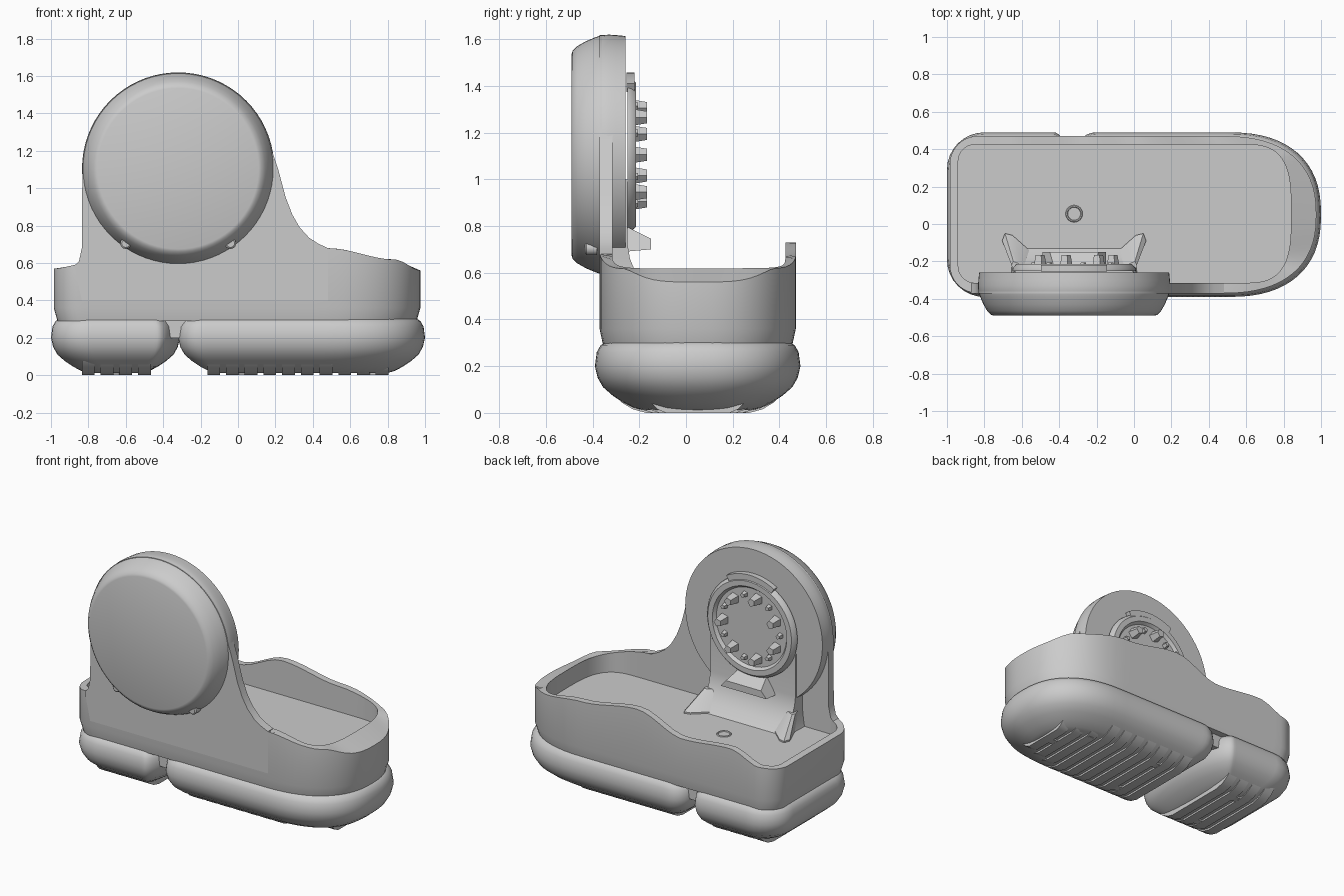
import bpy, bmesh
from math import sin, cos, pi, radians, copysign

if "Cube" in bpy.data.objects:
    bpy.data.objects.remove(bpy.data.objects["Cube"])

grey = bpy.data.materials.new("plain grey")
grey.use_nodes = True
grey.diffuse_color = (0.6, 0.6, 0.6, 1)
grey.node_tree.nodes["Principled BSDF"].inputs["Base Color"].default_value = (0.6, 0.6, 0.6, 1)

WX, WZ = -0.32, 1.105  # wheel centre
FLOOR = 0.5            # tray floor height


def loft(name, rings, angle=35):
    """Skin a stack of equal-length rings and cap both ends."""
    bm = bmesh.new()
    vs = [[bm.verts.new(p) for p in ring] for ring in rings]
    for a, b in zip(vs, vs[1:]):
        for i in range(len(a)):
            j = (i + 1) % len(a)
            bm.faces.new((a[i], a[j], b[j], b[i]))
    bm.faces.new(vs[0][::-1])
    bm.faces.new(vs[-1])
    bmesh.ops.recalc_face_normals(bm, faces=bm.faces)
    me = bpy.data.meshes.new(name)
    bm.to_mesh(me)
    bm.free()
    me.materials.append(grey)
    ob = bpy.data.objects.new(name, me)
    bpy.context.collection.objects.link(ob)
    bpy.ops.object.select_all(action='DESELECT')
    ob.select_set(True)
    bpy.context.view_layer.objects.active = ob
    bpy.ops.object.shade_smooth_by_angle(angle=radians(angle))


def outline(x0, x1, y0, y1, r, toe, n):
    """Plan outline: rounded heel corners and a superelliptic toe."""
    cy, h, xt = (y0 + y1) / 2, (y1 - y0) / 2, x1 - toe
    span = xt - x0 - r
    pts = [(x0 + r + span * i / 24, y0) for i in range(24)]
    for i in range(33):
        t = -pi / 2 + pi * i / 32
        c, s = max(cos(t), 0), sin(t)
        pts.append((xt + toe * c ** (2 / n), cy + h * copysign(abs(s) ** (2 / n), s)))
    pts += [(xt - span * i / 24, y1) for i in range(1, 24)]
    for cyc, start in ((y1 - r, pi / 2), (y0 + r, pi)):
        for i in range(9):
            t = start + pi / 2 * i / 8
            if start < pi or i < 8:
                pts.append((x0 + r + r * cos(t), cyc + r * sin(t)))
    return pts


def lerp_table(table, x):
    x = min(max(x, table[0][0]), table[-1][0])
    for (xa, za), (xb, zb) in zip(table, table[1:]):
        if x <= xb:
            t = (x - xa) / (xb - xa)
            return za + (zb - za) * t * t * (3 - 2 * t)


def at(pts, z):
    return [(x, y, z) for x, y in pts]


def lathe(name, profile, sides=64, cx=WX, cz=WZ):
    """Revolve (y, radius) pairs about an axis along y."""
    loft(name, [[(cx + r * cos(2 * pi * i / sides), y, cz + r * sin(2 * pi * i / sides))
                 for i in range(sides)] for y, r in profile])


def slab(name, profile, y0, y1):
    loft(name, [[(x, y, z) for x, z in profile] for y in (y0, y1)])


# Open tray with a wavy rim
BACK = [(-.99, .57), (-.87, .58), (-.66, .65), (-.3, .62), (.03, .73),
        (.45, .67), (.82, .62), (.98, .56)]
FRONT = [(-.99, .57), (-.8, .6), (.2, .65), (.48, .68), (.84, .618), (.98, .56)]


def rim(pts):
    out = []
    for x, y in pts:
        t = min(max((y + .2) / .55, 0), 1)
        out.append((x, y, lerp_table(FRONT, x) * (1 - t) + lerp_table(BACK, x) * t))
    return out


outer = outline(-.985, .975, -.37, .47, .15, .5, 2.4)
inner = outline(-.94, .84, -.315, .425, .09, .27, 3.2)
loft("tray", [at(outline(-.965, .955, -.355, .455, .14, .5, 2.4), .29), at(outer, .36),
              rim(outer), rim(inner), at(inner, FLOOR)])

# Cushioned sole pads
SECTION = [(.305, .05), (.29, .025), (.26, .008), (.2, 0), (.15, .012), (.11, .035),
           (.075, .075), (.045, .12), (.022, .165), (.012, .2)]


def pad(name, x0, x1, r, toe, n):
    loft(name, [at(outline(x0 + d, x1 - d, -.39 + d, .49 - d, max(r - d * .5, .05),
                           max(toe - d * .5, .05), n), z) for z, d in SECTION], 50)


pad("heel_pad", -1, -.31, .2, .12, 2)
pad("front_pad", -.32, 1, .12, .5, 2.4)
core = [(-.42, -.31), (-.2, -.31), (-.2, .41), (-.42, .41)]
loft("sole_core", [at(core, .2), at(core, .31)])


# Treads across the sole, hugging its curve
def tread(x, half):
    w, c = .034, .05
    section = [(-half, .075), (-half * .92, .045), (-half * .78, .015), (-half * .62, 0),
               (half * .62, 0), (half * .78, .015), (half * .92, .045), (half, .075)]
    loft("tread", [[(xx, c + y, z) for y, z in section] for xx in (x - w, x + w)])


for i in range(4):
    tread(-.8 + .1 * i, .355)
for i in range(10):
    tread(-.13 + .1 * i, .355 if i < 7 else .355 - .045 * (i - 6))
for x, y in ((.72, .05), (.57, .23), (.02, .24), (.02, -.14), (-.65, .24), (-.65, -.14)):
    hexagon = [(x + .03 * cos(i * pi / 3), y + .03 * sin(i * pi / 3)) for i in range(6)]
    loft("sole_stud", [at(hexagon, .001), at(hexagon, .05)])

# Upright side plate sweeping up to the wheel
arc = [(WX + .512 * cos(radians(a)), WZ + .512 * sin(radians(a))) for a in range(180, 9, -5)]
plate = [(.48, .4), (-.835, .4), (-.875, .585), (-.85, .61), (-.835, .68)] + arc + [
    (.215, 1.1), (.255, .95), (.29, .86), (.33, .79), (.38, .735), (.43, .703), (.48, .68)]
slab("side_plate", plate, -.3705, -.315)

# Domed wheel cover with two flush screws
lathe("wheel", [(-.49, .43), (-.485, .445), (-.465, .465), (-.43, .485), (-.39, .502),
                (-.36, .512), (-.33, .514), (-.3, .512), (-.26, .508)], 72)
for x in (-.6, -.04):
    lathe("cover_screw", [(-.432, .022), (-.425, .03), (-.38, .03)], 12, x, .705)

# Inner hub: ring with a recessed face, teeth and a top tab
lathe("hub_ring", [(-.25, .33), (-.235, .328), (-.215, .31), (-.215, .275), (-.235, .26)])
for i in range(14):
    a = 2 * pi * i / 14
    big = i % 2 == 0
    r, s = (.205, .036) if big else (.215, .02)
    x, z = WX + r * cos(a), WZ + r * sin(a)
    lathe("hub_tooth", [(-.24, s * 1.1), (-.167 if big else -.205, s * .75)], 5, x, z)
tab = [(WX + r * cos(radians(a)), WZ + r * sin(radians(a)))
       for r, angles in ((.352, range(60, 121, 5)), (.31, range(120, 59, -5))) for a in angles]
slab("hub_tab", tab, -.255, -.22)

# Flared bracket joining the hub to the tray floor
rows = [(1.0, .325, -.25), (.72, .325, -.25), (.66, .325, -.24), (.6, .325, -.215),
        (.55, .33, -.18), (.515, .335, -.145), (.495, .34, -.125)]
loft("bracket", [[(WX - w, -.33, z), (WX + w, -.33, z), (WX + w * .97, y, z),
                  (WX - w * .97, y, z)] for z, w, y in rows])
for s in (-1, 1):
    foot = [(.24, -.14), (.32, -.25), (.385, -.09), (.37, -.05), (.33, -.06)]
    top = [(.27, -.23), (.325, -.26), (.335, -.22), (.325, -.2), (.3, -.21)]
    loft("bracket_foot", [[(WX + s * x, y, z) for x, y in ring]
                          for ring, z in ((foot, .495), (foot, .51), (top, .62))])
ledge = [(-.26, .8, .1), (-.22, .78, .11), (-.15, .745, .13), (-.15, .7, .17), (-.26, .69, .17)]
loft("ledge", [[(WX + s * w, y, z) for y, z, w in ledge] for s in (-1, 1)])

# Small raised ring on the tray floor
bpy.ops.mesh.primitive_torus_add(location=(-.32, .055, FLOOR), major_radius=.04,
                                 minor_radius=.006, major_segments=24, minor_segments=6)
bpy.context.object.name = "floor_ring"
bpy.context.object.data.materials.append(grey)
